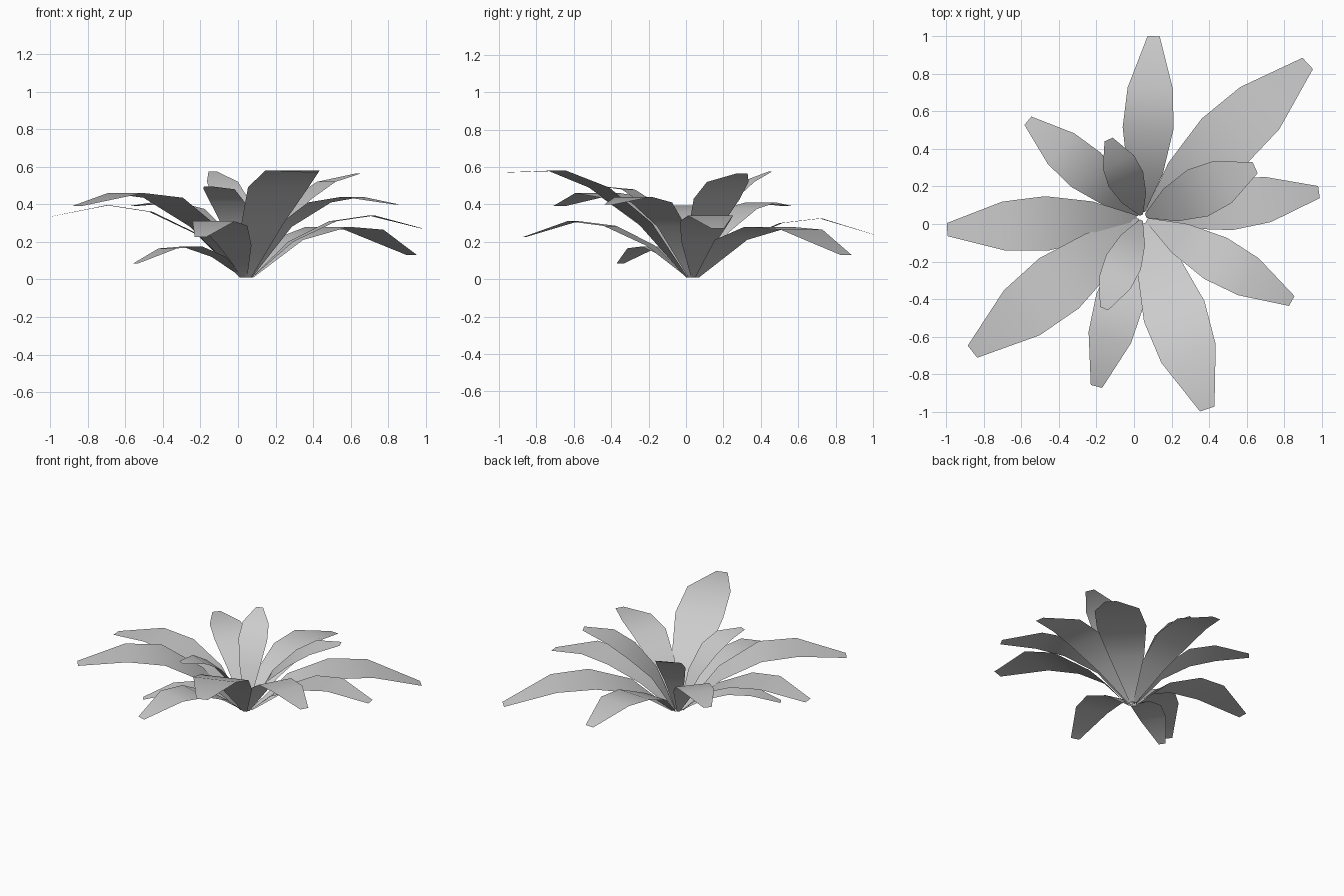
import bpy
from mathutils import Vector

CROWN = Vector((0.045, 0.035, 0.01))
# share of leaf length and of full width at each row along a leaf
ROWS = [(0.03, 0.09), (0.25, 0.70), (0.49, 1.0), (0.71, 0.90), (1.0, 0.24)]


def leaf(name, tip, heights, width):
    """Flat arching strip from the crown to the tip (x, y)."""
    reach = Vector((tip[0], tip[1], 0)) - Vector((CROWN.x, CROWN.y, 0))
    side = Vector((-reach.y, reach.x, 0)).normalized()
    verts = []
    for (t, w), z in zip(ROWS, [CROWN.z] + heights):
        mid = Vector((CROWN.x, CROWN.y, z)) + reach * t
        verts += [mid - side * width * w / 2, mid + side * width * w / 2]
    faces = [(2 * i, 2 * i + 2, 2 * i + 3, 2 * i + 1) for i in range(len(ROWS) - 1)]
    mesh = bpy.data.meshes.new(name)
    mesh.from_pydata(verts, [], faces)
    mesh.shade_smooth()
    bpy.context.collection.objects.link(bpy.data.objects.new(name, mesh))


# Long outer leaves: tip position, heights along the arch, width
outer = [
    ((0.105, 1.00), [0.20, 0.30, 0.325, 0.24], 0.27),
    ((0.925, 0.855), [0.21, 0.28, 0.265, 0.13], 0.34),
    ((0.985, 0.17), [0.20, 0.31, 0.34, 0.27], 0.27),
    ((0.84, -0.41), [0.28, 0.41, 0.44, 0.40], 0.25),
    ((0.39, -0.985), [0.30, 0.49, 0.58, 0.57], 0.34),
    ((-0.20, -0.865), [0.18, 0.285, 0.31, 0.225], 0.26),
    ((-0.86, -0.68), [0.28, 0.435, 0.46, 0.39], 0.34),
    ((-0.995, -0.03), [0.24, 0.36, 0.395, 0.335], 0.29),
    ((-0.565, 0.55), [0.25, 0.375, 0.41, 0.39], 0.24),
]
for i, args in enumerate(outer):
    leaf(f"outer_leaf_{i + 1}", *args)

# Short upright leaves at the heart
inner = [
    ((0.645, 0.30), [0.28, 0.43, 0.52, 0.565], 0.27),
    ((-0.16, -0.45), [0.26, 0.41, 0.48, 0.495], 0.20),
    ((-0.135, 0.45), [0.28, 0.44, 0.52, 0.575], 0.20),
]
for i, args in enumerate(inner):
    leaf(f"inner_leaf_{i + 1}", *args)

# Low leaf drooping under the outer ones
leaf("low_leaf", (-0.545, -0.35), [0.12, 0.175, 0.165, 0.085], 0.20)
